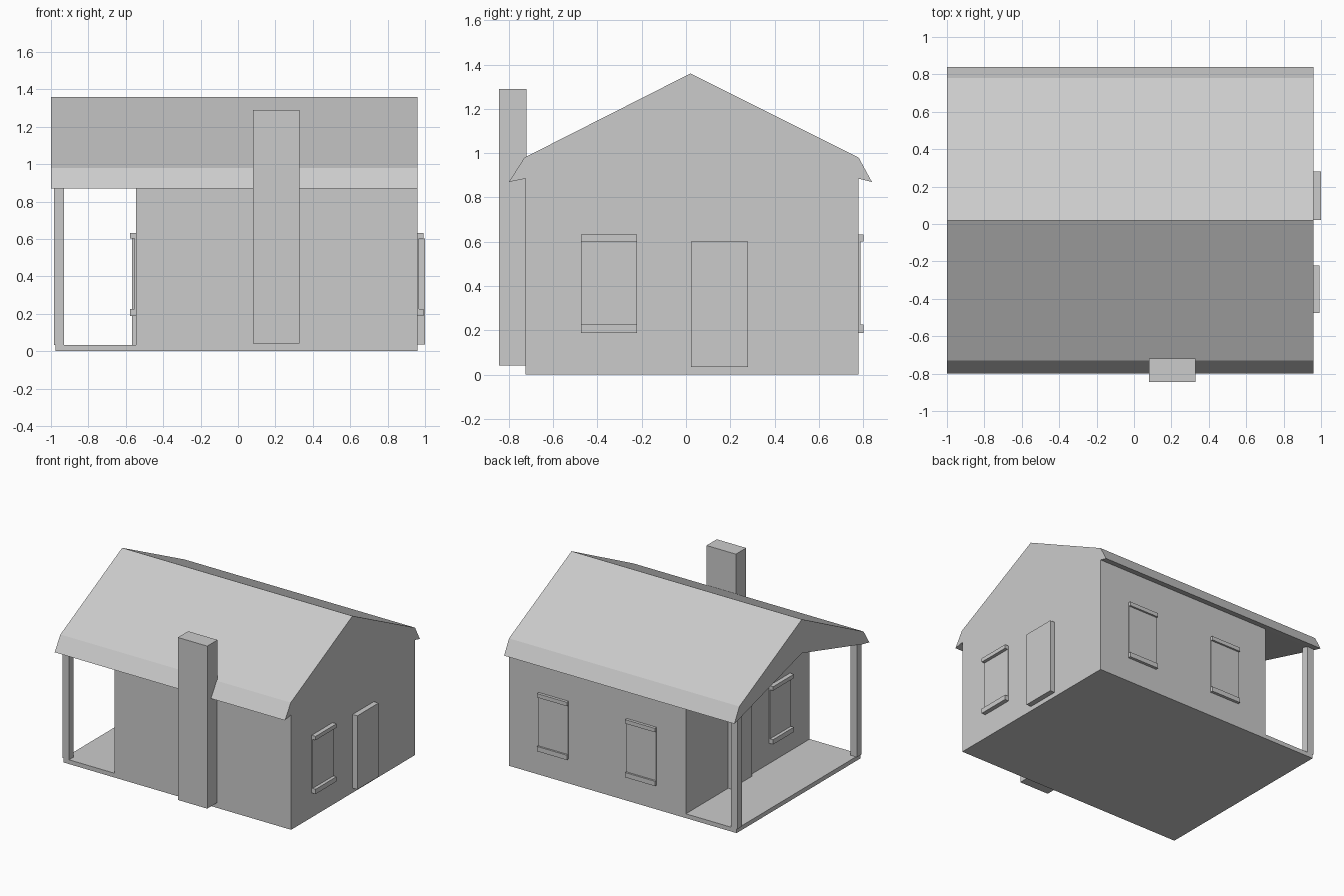
import bpy, bmesh

if "Cube" in bpy.data.objects:
    bpy.data.objects.remove(bpy.data.objects["Cube"])


def box(name, x0, x1, y0, y1, z0, z1):
    bpy.ops.mesh.primitive_cube_add(size=1, location=((x0 + x1) / 2, (y0 + y1) / 2, (z0 + z1) / 2))
    ob = bpy.context.object
    ob.name = name
    ob.scale = (x1 - x0, y1 - y0, z1 - z0)
    bpy.ops.object.transform_apply(location=False, rotation=False, scale=True)
    return ob


def extrude_x(name, profile, x0, x1):
    """Extrude a closed (y, z) profile along x."""
    bm = bmesh.new()
    face = bm.faces.new([bm.verts.new((x0, y, z)) for y, z in profile])
    new = bmesh.ops.extrude_face_region(bm, geom=[face])["geom"]
    for v in new:
        if isinstance(v, bmesh.types.BMVert):
            v.co.x = x1
    bmesh.ops.recalc_face_normals(bm, faces=bm.faces)
    me = bpy.data.meshes.new(name)
    bm.to_mesh(me)
    bm.free()
    ob = bpy.data.objects.new(name, me)
    bpy.context.collection.objects.link(ob)
    return ob


def wall_box(name, axis, wall, depth, a0, a1, z0, z1):
    """Box standing out from a wall plane by a signed depth."""
    lo, hi = sorted((wall, wall + depth))
    if axis == 'x':
        return box(name, lo, hi, a0, a1, z0, z1)
    return box(name, a0, a1, lo, hi, z0, z1)


def window(name, axis, wall, sign, centre):
    w = 0.127
    wall_box(name + "_pane", axis, wall, sign * 0.008, centre - w, centre + w, 0.22, 0.605)
    wall_box(name + "_sill", axis, wall, sign * depth[axis], centre - w, centre + w, 0.188, 0.225)
    wall_box(name + "_lintel", axis, wall, sign * depth[axis], centre - w, centre + w, 0.602, 0.632)


depth = {'x': 0.033, 'y': 0.022}
L, R, F, B = -0.545, 0.96, -0.725, 0.78   # wall planes

# House body with low gable under the roof
extrude_x("house_walls", [(F, 0), (B, 0), (B, 0.885), (0.02, 1.10), (F, 0.885)], L, R)

# Thick roof with drooping eaves
extrude_x("roof", [(-0.80, 0.87), (-0.73, 0.98), (0.02, 1.36), (0.78, 0.98),
                   (0.84, 0.87), (B, 0.885), (0.02, 1.10), (F, 0.885)], -1.0, R)

# Porch floor and posts
box("porch_floor", -0.977, L, F, B, 0, 0.033)
box("porch_post_front", -0.985, -0.93, F, F + 0.055, 0.033, 0.91)
box("porch_post_back", -0.985, -0.93, B - 0.055, B, 0.033, 0.91)

# Chimney
box("chimney", 0.08, 0.33, -0.845, -0.72, 0.04, 1.29)

# Doors
wall_box("side_door", 'x', R, 0.04, 0.022, 0.28, 0.035, 0.602)
wall_box("porch_door", 'x', L, -0.022, 0.01, 0.265, 0.033, 0.602)

# Windows
window("side_window", 'x', R, 1, -0.348)
window("porch_window", 'x', L, -1, -0.36)
for i, x in enumerate((0.58, -0.17)):
    window(f"back_window_{i + 1}", 'y', B, 1, x)
